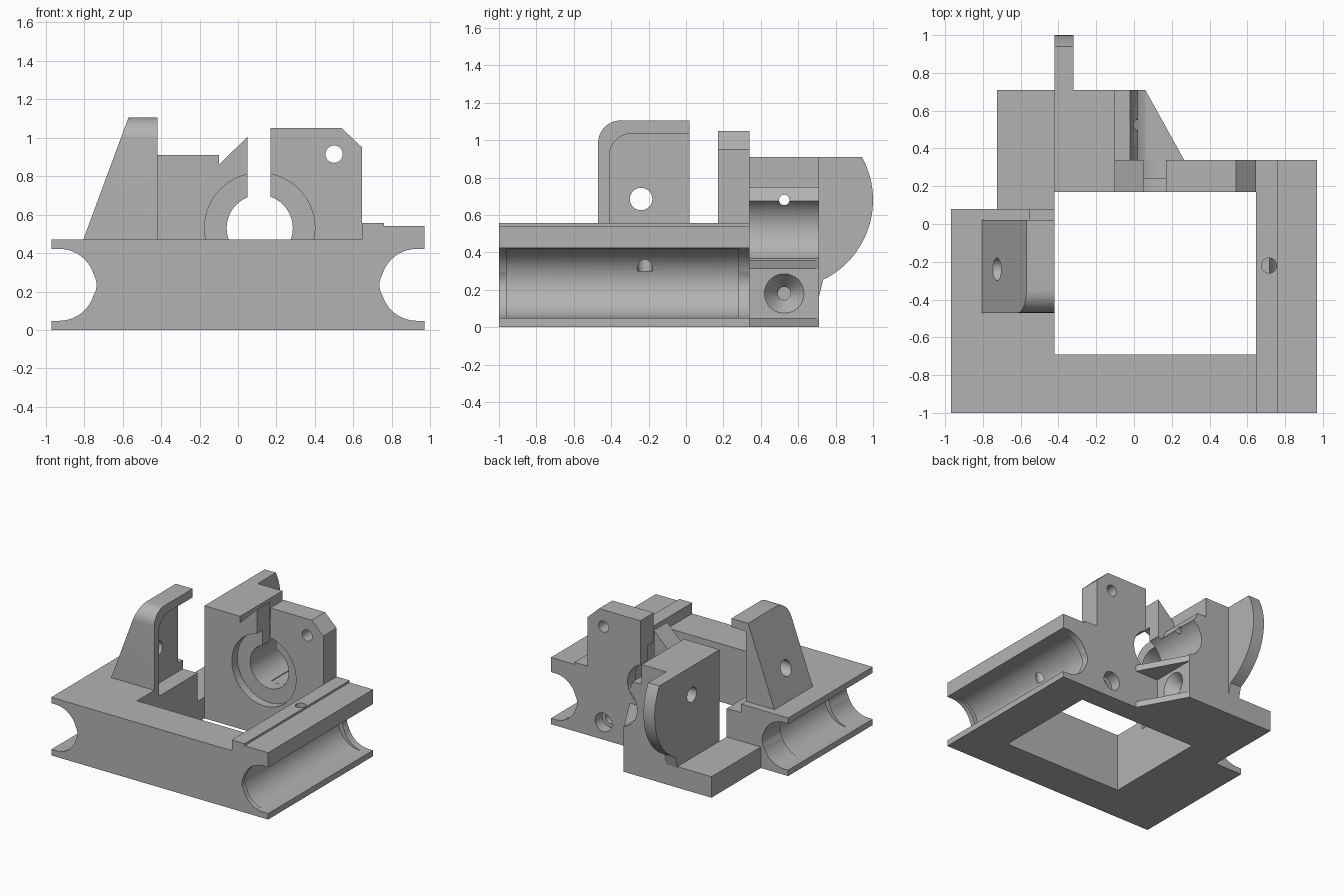
import bpy, bmesh, math
from mathutils import Vector

cube = bpy.data.objects.get("Cube")
if cube:
    bpy.data.objects.remove(cube, do_unlink=True)

grey = bpy.data.materials.new("plain grey")
grey.use_nodes = True
COLOUR = (0.45, 0.45, 0.45, 1)
grey.diffuse_color = COLOUR
grey.node_tree.nodes["Principled BSDF"].inputs["Base Color"].default_value = COLOUR

# Maps (profile u, profile v, depth) to model axes for each extrusion axis
AXES = {"x": lambda u, v, d: (d, u, v),
        "y": lambda u, v, d: (u, d, v),
        "z": lambda u, v, d: (u, v, d)}


def prism(name, axis, profile, start, end):
    """Extrude a closed profile along an axis."""
    bm = bmesh.new()
    rings = [[bm.verts.new(AXES[axis](u, v, d)) for u, v in profile] for d in (start, end)]
    n = len(profile)
    bm.faces.new(rings[0])
    bm.faces.new(rings[1])
    for i in range(n):
        j = (i + 1) % n
        bm.faces.new((rings[0][i], rings[0][j], rings[1][j], rings[1][i]))
    bmesh.ops.recalc_face_normals(bm, faces=bm.faces)
    mesh = bpy.data.meshes.new(name)
    bm.to_mesh(mesh)
    bm.free()
    mesh.materials.append(grey)
    obj = bpy.data.objects.new(name, mesh)
    bpy.context.collection.objects.link(obj)
    return obj


def arc(cu, cv, r, a0, a1, steps=24):
    angles = [math.radians(a0 + (a1 - a0) * i / steps) for i in range(steps + 1)]
    return [(cu + r * math.cos(a), cv + r * math.sin(a)) for a in angles]


def rect(u0, u1, v0, v1):
    return [(u0, v0), (u1, v0), (u1, v1), (u0, v1)]


def box(name, x0, x1, y0, y1, z0, z1):
    return prism(name, "z", rect(x0, x1, y0, y1), z0, z1)


def rod(axis, u, v, r, start, end, steps=48):
    return prism("cutter", axis, arc(u, v, r, 0, 360, steps)[:-1], start, end)


def combine(obj, other, operation="DIFFERENCE"):
    """Apply a boolean and discard the second object."""
    other.hide_render = True
    bpy.context.view_layer.objects.active = obj
    mod = obj.modifiers.new("boolean", "BOOLEAN")
    mod.operation = operation
    mod.solver = "EXACT"
    mod.object = other
    bpy.ops.object.modifier_apply(modifier=mod.name)
    bpy.data.objects.remove(other, do_unlink=True)


def bearing_channel(obj, side, y0, y1, pocket0, pocket1):
    """Open side channel with narrow ends, a rod groove and a deeper pocket."""
    def u_shape(cx, r, a, b):
        pts = arc(cx, 0.235, r, 90, 270) + [(1.2, 0.235 - r), (1.2, 0.235 + r)]
        return prism("cutter", "y", [(side * x, z) for x, z in pts], a, b)
    combine(obj, u_shape(0.93, 0.187, y0 - 0.1, y1 + 0.1))
    combine(obj, rod("y", side * 0.84, 0.235, 0.104, y0 - 0.1, y1 + 0.1))
    combine(obj, u_shape(0.89, 0.185, pocket0, pocket1))


# Frame around the square opening
front_bar = box("front_bar", -0.42, 0.645, -1, -0.69, 0, 0.47)

right_rail = prism("right_rail", "y",
                   [(0.645, 0), (0.97, 0), (0.97, 0.54), (0.76, 0.54), (0.76, 0.557), (0.645, 0.557)],
                   -1, 0.34)
bearing_channel(right_rail, 1, -1, 0.34, -0.96, 0.28)
combine(right_rail, rod("z", 0.715, -0.22, 0.04, 0.3, 0.7))

left_rail = box("left_rail", -0.97, -0.42, -1, 0.08, 0, 0.47)
bearing_channel(left_rail, -1, -1, 0.08, -0.77, -0.15)
combine(left_rail, box("cutter", -0.55, -0.3, -0.41, 0.2, 0.40, 0.6))

# Leaning end-stop tower, hollowed from the inner side
tower = prism("tower", "y", [(-0.805, 0.47), (-0.42, 0.47), (-0.42, 1.105), (-0.57, 1.105)], -0.47, 0.02)
outline = [(0.1, 0.4), (0.1, 1.105)] + arc(-0.35, 0.985, 0.12, 90, 180, 10) + [(-0.47, 0.4)]
combine(tower, prism("cutter", "x", outline, -1, -0.2), "INTERSECT")
hollow = [(0.1, 0.4), (0.1, 1.035)] + arc(-0.29, 0.915, 0.12, 90, 180, 10) + [(-0.41, 0.4)]
combine(tower, prism("cutter", "x", hollow, -0.55, -0.2))
combine(tower, rod("x", -0.24, 0.685, 0.06, -1, 0))

# Motor plate with stepped bore, slot and screw holes
motor_plate = prism("motor_plate", "y",
                    [(-0.42, 0), (0.645, 0), (0.645, 0.95), (0.54, 1.05), (0.11, 1.05),
                     (0.05, 1.005), (-0.1, 0.86), (-0.1, 0.91), (-0.42, 0.91)], 0.17, 0.34)
combine(motor_plate, rod("y", 0.113, 0.53, 0.172, 0, 0.5, 64))
combine(motor_plate, rod("y", 0.113, 0.53, 0.287, 0, 0.24, 64))
combine(motor_plate, box("cutter", 0.05, 0.17, 0, 0.5, 0.53, 1.3))
combine(motor_plate, rod("y", 0.5, 0.915, 0.045, 0, 0.5))
combine(motor_plate, rod("y", 0.5, 0.14, 0.045, 0, 0.5))
combine(motor_plate, rod("y", 0.5, 0.14, 0.075, 0.25, 0.5))

# Feed block behind the plate
feed_block = prism("feed_block", "y",
                   [(-0.42, 0), (0.06, 0), (0.06, 0.36), (0.06, 0.6), (0.035, 0.66), (0.0, 0.70),
                    (-0.02, 0.75), (-0.1, 0.75), (-0.1, 0.91), (-0.42, 0.91)], 0.34, 0.71)
combine(feed_block, rod("y", 0.113, 0.53, 0.172, 0, 1, 64))
combine(feed_block, rod("x", 0.525, 0.68, 0.028, -1, 0.5))
combine(feed_block, rod("x", 0.525, 0.68, 0.06, -1, -0.3))
combine(feed_block, rod("x", 0.525, 0.18, 0.035, -0.2, 0.2))

# Conical seat in the side of the feed block
bm = bmesh.new()
bmesh.ops.create_cone(bm, cap_ends=True, segments=48, radius1=0.03, radius2=0.107, depth=0.1)
bmesh.ops.rotate(bm, verts=bm.verts, cent=(0, 0, 0),
                 matrix=Vector((0, 0, 1)).rotation_difference(Vector((1, 0, 0))).to_matrix())
bmesh.ops.translate(bm, verts=bm.verts, vec=(0.012, 0.525, 0.18))
cone_mesh = bpy.data.meshes.new("cutter")
bm.to_mesh(cone_mesh)
bm.free()
cone_mesh.materials.append(grey)
cone = bpy.data.objects.new("cutter", cone_mesh)
bpy.context.collection.objects.link(cone)
combine(feed_block, cone)

# Triangular gussets between feed block and plate
for name, z0, z1 in (("lower_gusset", 0, 0.05), ("upper_gusset", 0.31, 0.36)):
    prism(name, "z", [(0.06, 0.34), (0.265, 0.34), (0.06, 0.71)], z0, z1)

# Curved fin at the back and low shelf at the side
prism("back_fin", "x", [(0.71, 0.16), (0.71, 0.91)] + arc(0.525, 0.68, 0.475, 29, -64, 32),
      -0.42, -0.32)
box("side_shelf", -0.725, -0.42, 0.08, 0.71, 0, 0.17)

# Smooth round surfaces, keep edges crisp
bpy.ops.object.select_all(action="DESELECT")
for obj in bpy.context.collection.objects:
    if obj.type == "MESH" and grey.name in obj.data.materials:
        obj.select_set(True)
        bpy.context.view_layer.objects.active = obj
bpy.ops.object.shade_smooth_by_angle(angle=math.radians(30))
